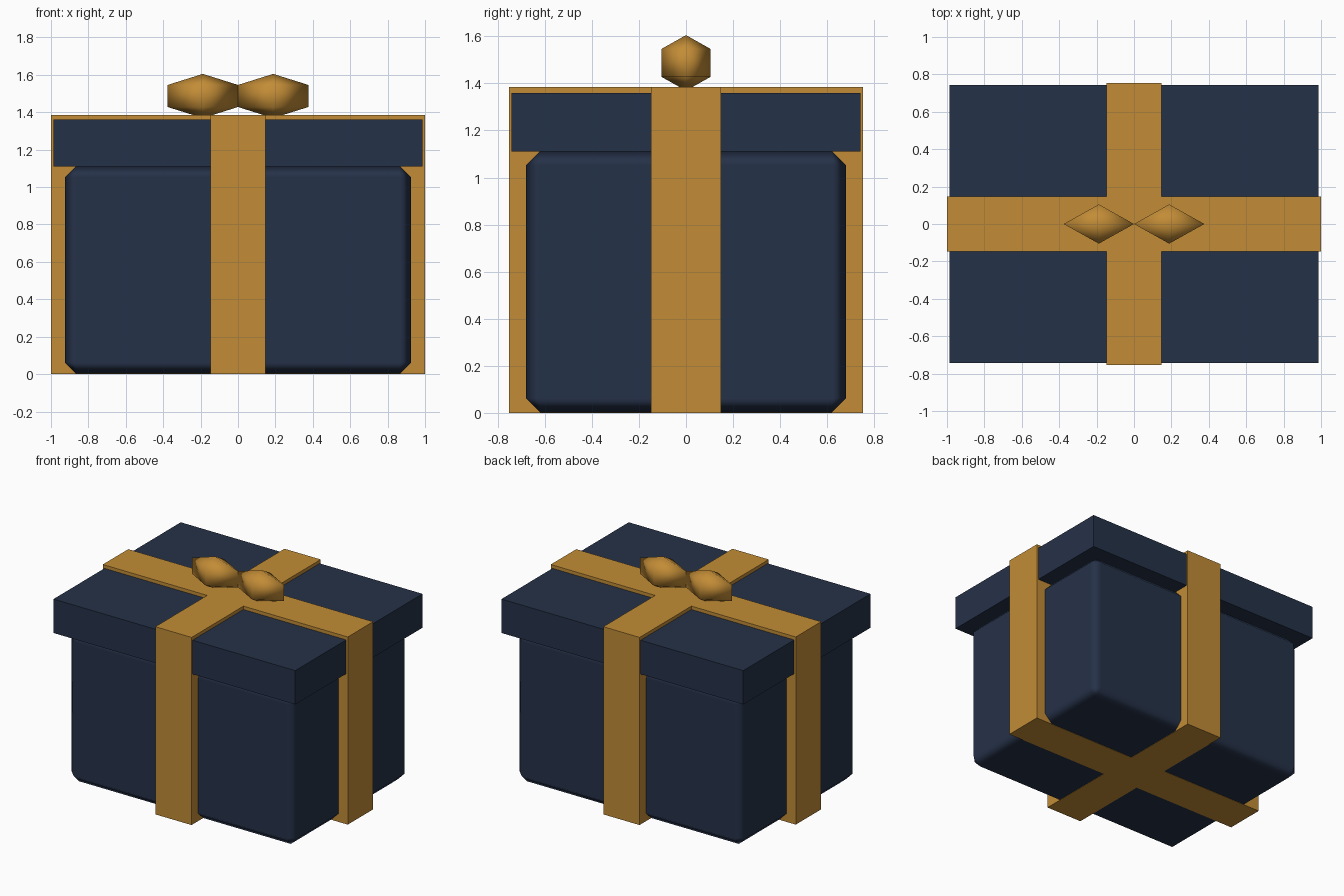
import bpy
import bmesh

default = bpy.data.objects.get("Cube")
if default:
    bpy.data.objects.remove(default, do_unlink=True)


def make_material(name, colour):
    mat = bpy.data.materials.new(name)
    mat.use_nodes = True
    mat.diffuse_color = colour
    bsdf = next(n for n in mat.node_tree.nodes if n.type == "BSDF_PRINCIPLED")
    bsdf.inputs["Base Color"].default_value = colour
    bsdf.inputs["Roughness"].default_value = 0.6
    return mat


navy = make_material("navy_card", (0.0185, 0.031, 0.065, 1))
gold = make_material("gold_ribbon", (0.54, 0.262, 0.037, 1))


def add_object(name, bm, mat, smooth=False):
    bmesh.ops.recalc_face_normals(bm, faces=bm.faces)
    for face in bm.faces:
        face.smooth = smooth
    mesh = bpy.data.meshes.new(name)
    bm.to_mesh(mesh)
    bm.free()
    mesh.materials.append(mat)
    obj = bpy.data.objects.new(name, mesh)
    bpy.context.collection.objects.link(obj)
    return obj


def add_box(name, half_x, half_y, bottom, top, mat, smooth=False):
    bm = bmesh.new()
    bmesh.ops.create_cube(bm, size=2)
    bmesh.ops.scale(bm, vec=(half_x, half_y, (top - bottom) / 2), verts=bm.verts)
    bmesh.ops.translate(bm, vec=(0, 0, (top + bottom) / 2), verts=bm.verts)
    return add_object(name, bm, mat, smooth)


# Chamfered box with softly shaded edges
body = add_box("box_body", 0.925, 0.68, 0.002, 1.112, navy, smooth=True)
bevel = body.modifiers.new("chamfer", "BEVEL")
bevel.width = 0.06
bevel.segments = 1
bevel.harden_normals = True

# Overhanging lid
add_box("lid", 0.987, 0.742, 1.11, 1.36, navy)

# Crossed ribbon, a plus-shaped profile extruded over the full height
X, Y, W, TOP = 1.0, 0.753, 0.148, 1.385
quarter = [(X, W), (W, W), (W, Y)]
outline = quarter + [(-x, y) for x, y in reversed(quarter)]
outline += [(-x, -y) for x, y in outline]
bm = bmesh.new()
base = bm.faces.new([bm.verts.new((x, y, 0)) for x, y in outline])
extruded = bmesh.ops.extrude_face_region(bm, geom=[base], use_keep_orig=True)
lifted = [g for g in extruded["geom"] if isinstance(g, bmesh.types.BMVert)]
bmesh.ops.translate(bm, vec=(0, 0, TOP), verts=lifted)
add_object("ribbon", bm, gold)

# Two faceted bow loops meeting in the middle
for side, name in ((1, "left_bow_loop"), (-1, "right_bow_loop")):
    bm = bmesh.new()
    bmesh.ops.create_uvsphere(bm, u_segments=4, v_segments=3, radius=1)
    bmesh.ops.scale(bm, vec=(0.217, 0.121, 0.118), verts=bm.verts)
    bmesh.ops.translate(bm, vec=(side * 0.188, 0, 1.487), verts=bm.verts)
    add_object(name, bm, gold, smooth=True)
